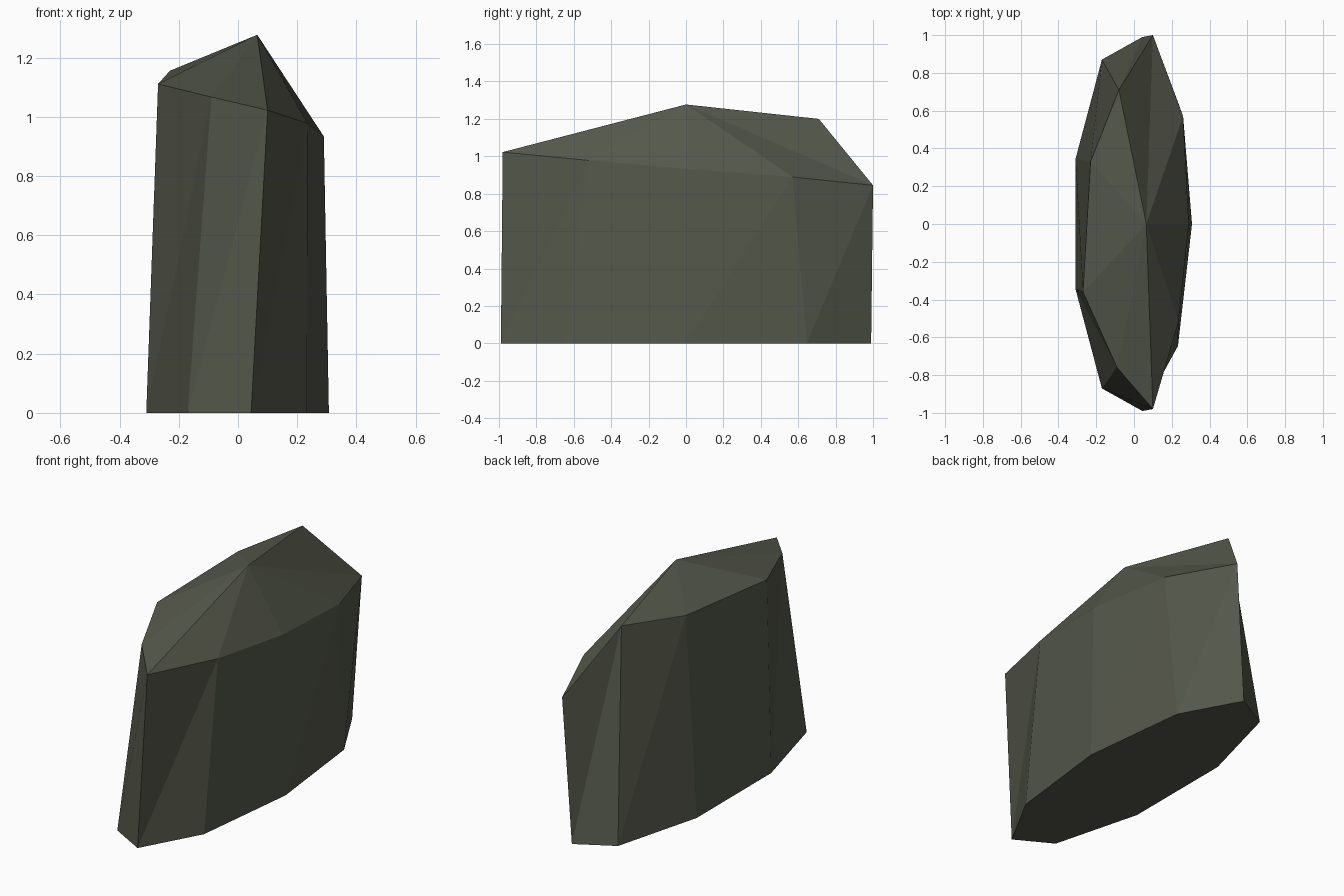
import bpy, bmesh, math

if "Cube" in bpy.data.objects:
    bpy.data.objects.remove(bpy.data.objects["Cube"])

SIDES = 9

# One dark stone colour
stone = bpy.data.materials.new("dark_mossy_stone")
stone.diffuse_color = (0.09, 0.098, 0.07, 1)
stone.use_nodes = True
stone.node_tree.nodes["Principled BSDF"].inputs["Base Color"].default_value = stone.diffuse_color

# Rim outline, going round from the highest shoulder; its height drops evenly like a spiral
RIM = [(-0.08, 0.71), (-0.23, 0.33), (-0.27, -0.36), (-0.09, -0.76), (0.10, -0.98),
       (0.235, -0.52), (0.29, 0.0), (0.26, 0.57), (0.10, 1.0)]
APEX = (0.065, 0.0, 1.277)

bm = bmesh.new()

# Flattened nine-sided base
base = []
for i in range(SIDES):
    a = math.radians(120 + i * 360 / SIDES)
    base.append(bm.verts.new((0.318 * math.cos(a) - 0.011, math.sin(a) * 1.005, 0)))

# Sloping rim and off-centre peak
rim = [bm.verts.new((x, y, 1.20 - i * 0.0444)) for i, (x, y) in enumerate(RIM)]
apex = bm.verts.new(APEX)

bm.faces.new(base[::-1])
for i in range(SIDES):
    j = (i + 1) % SIDES
    # Side wall, split along the twist, then the cap facet
    bm.faces.new((base[i], base[j], rim[j]))
    bm.faces.new((base[i], rim[j], rim[i]))
    bm.faces.new((rim[i], rim[j], apex))

bmesh.ops.recalc_face_normals(bm, faces=bm.faces)
mesh = bpy.data.meshes.new("standing_rock")
bm.to_mesh(mesh)
bm.free()
mesh.materials.append(stone)
rock = bpy.data.objects.new("standing_rock", mesh)
bpy.context.collection.objects.link(rock)
